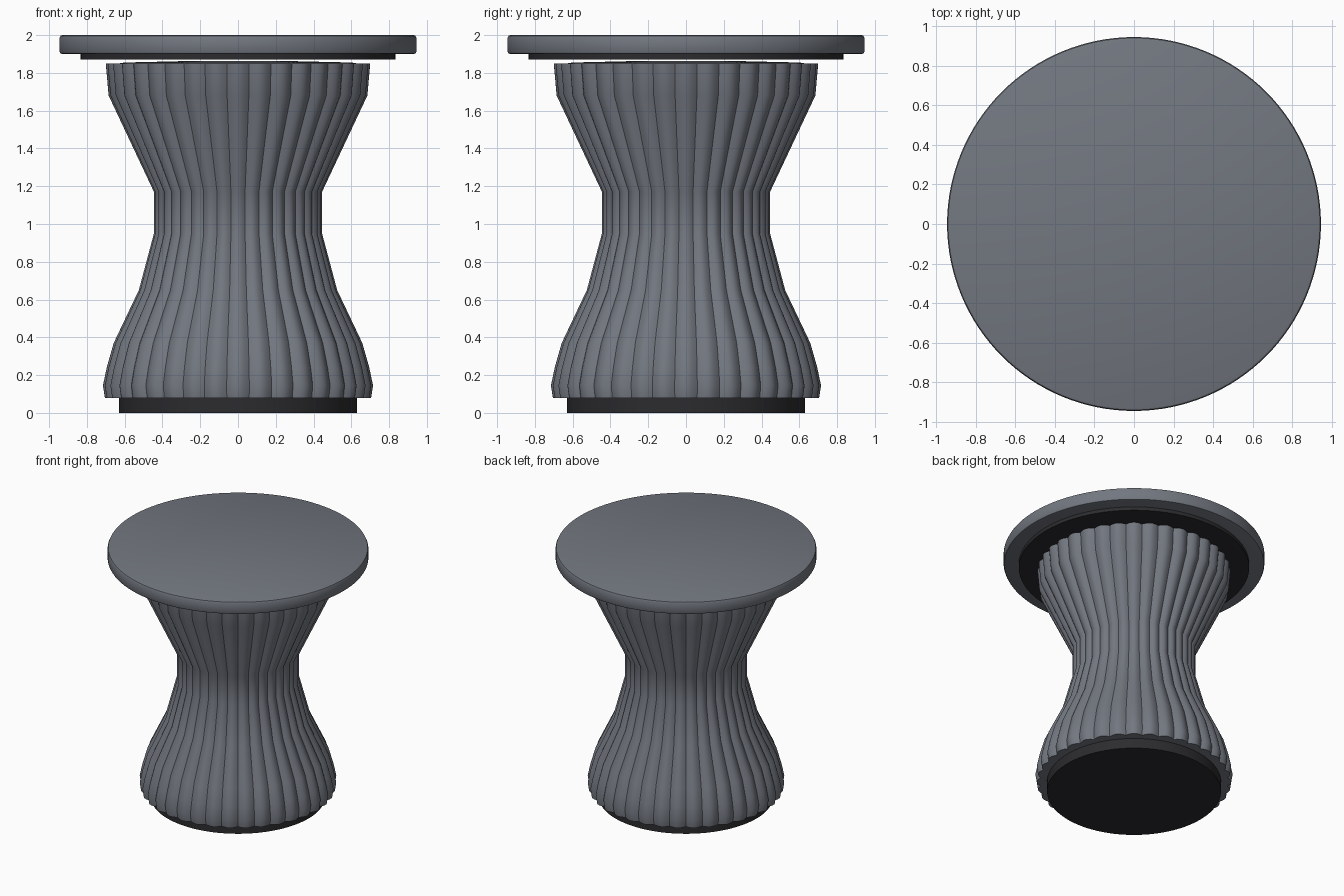
import bpy, bmesh, math

cube = bpy.data.objects.get("Cube")
if cube:
    bpy.data.objects.remove(cube, do_unlink=True)


def material(name, rgb):
    mat = bpy.data.materials.new(name)
    mat.use_nodes = True
    color = (*rgb, 1.0)
    mat.diffuse_color = color
    mat.node_tree.nodes["Principled BSDF"].inputs["Base Color"].default_value = color
    return mat


slate = material("slate grey", (0.17, 0.185, 0.215))
black = material("soft black", (0.025, 0.025, 0.028))


def lathe(name, profile, segments, mat, flutes=0, depth=0.0, angle=35):
    """Revolve (radius, height) points, with optional rounded vertical flutes."""
    bm = bmesh.new()
    rings = []
    for radius, z in profile:
        ring = []
        for i in range(segments):
            a = math.tau * i / segments
            groove = depth * (1 - abs(math.cos(flutes * a / 2))) if flutes else 0
            r = radius * (1 - groove)
            ring.append(bm.verts.new((r * math.cos(a), r * math.sin(a), z)))
        rings.append(ring)
    for low, high in zip(rings, rings[1:]):
        for i in range(segments):
            j = (i + 1) % segments
            bm.faces.new((low[i], low[j], high[j], high[i]))
    bm.faces.new(list(reversed(rings[0])))
    bm.faces.new(rings[-1])
    mesh = bpy.data.meshes.new(name)
    bm.to_mesh(mesh)
    bm.free()
    mesh.materials.append(mat)
    obj = bpy.data.objects.new(name, mesh)
    bpy.context.collection.objects.link(obj)
    bpy.ops.object.select_all(action="DESELECT")
    obj.select_set(True)
    bpy.context.view_layer.objects.active = obj
    bpy.ops.object.shade_smooth_by_angle(angle=math.radians(angle))
    return obj


# Foot under the pedestal
lathe("base_foot", [(0.63, 0), (0.63, 0.09)], 96, black)

# Fluted hourglass pedestal
body = [(0.705, 0.08), (0.715, 0.145), (0.695, 0.24), (0.658, 0.37),
        (0.525, 0.65), (0.445, 0.95), (0.445, 1.17), (0.685, 1.68),
        (0.70, 1.85)]
lathe("fluted_pedestal", body, 288, slate, flutes=36, depth=0.035, angle=50)

# Shallow cap closing the pedestal, and the plate that carries the seat
lathe("pedestal_cap", [(0.66, 1.845), (0.6, 1.855), (0.3, 1.862)], 96, slate)
lathe("seat_plate", [(0.835, 1.872), (0.835, 1.91)], 96, black)

# Round seat with softened rims
seat = [(0.93, 1.90), (0.94, 1.903), (0.945, 1.912),
        (0.945, 1.985), (0.94, 1.996), (0.93, 2.0)]
lathe("seat", seat, 128, slate, angle=40)
